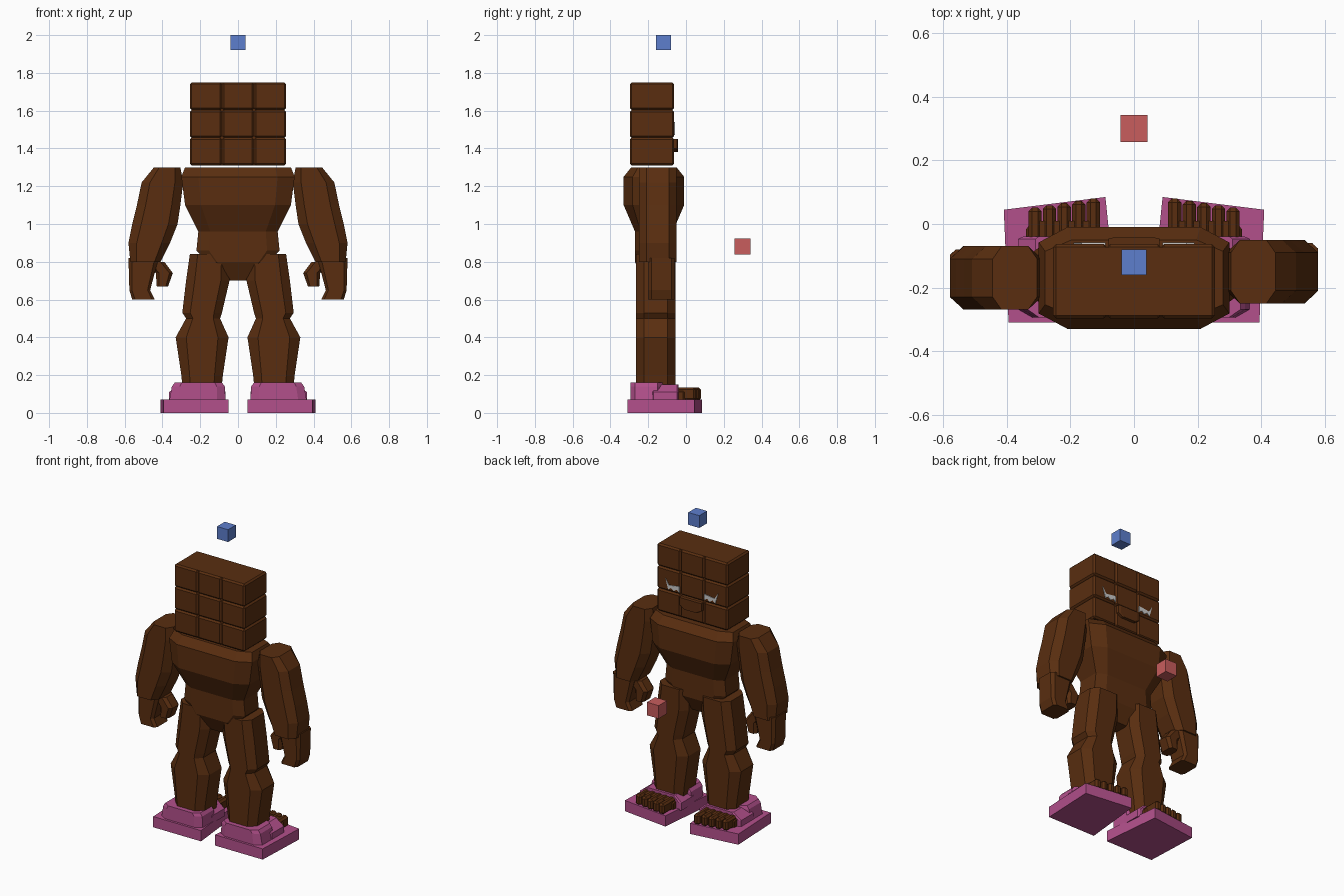
import bpy
import bmesh

default_cube = bpy.data.objects.get("Cube")
if default_cube:
    bpy.data.objects.remove(default_cube, do_unlink=True)


def make_material(name, red_part, green_part, blue_part):
    colour = (red_part, green_part, blue_part, 1)
    material = bpy.data.materials.new(name)
    material.use_nodes = True
    material.diffuse_color = colour
    for node in material.node_tree.nodes:
        if node.type == 'BSDF_PRINCIPLED':
            node.inputs["Base Color"].default_value = colour
    return material


brown = make_material("chocolate brown", 0.1, 0.027, 0.005)
pink = make_material("sandal pink", 0.45, 0.08, 0.26)
blue = make_material("marker blue", 0.11, 0.21, 0.61)
red = make_material("marker red", 0.58, 0.11, 0.11)
white = make_material("eye white", 0.6, 0.6, 0.6)


def skin(name, rings, material):
    """Join equal-length rings of points and cap both ends."""
    mesh_builder = bmesh.new()
    loops = [[mesh_builder.verts.new(point) for point in ring] for ring in rings]
    for lower, upper in zip(loops, loops[1:]):
        for index in range(len(lower)):
            before = index - 1
            mesh_builder.faces.new((lower[before], lower[index], upper[index], upper[before]))
    mesh_builder.faces.new(loops[0])
    mesh_builder.faces.new(loops[-1])
    bmesh.ops.recalc_face_normals(mesh_builder, faces=mesh_builder.faces)
    mesh = bpy.data.meshes.new(name)
    mesh_builder.to_mesh(mesh)
    mesh_builder.free()
    mesh.materials.append(material)
    part = bpy.data.objects.new(name, mesh)
    bpy.context.collection.objects.link(part)
    return part


def octagon(centre_x, centre_y, z, half_width, half_depth, chamfer):
    """Rectangle with cut corners, walked around in order."""
    near = 1 - chamfer
    corners = ((near, -1), (1, -near), (1, near), (near, 1))
    around = corners + tuple((-across, -along) for across, along in corners)
    return [(centre_x + across * half_width, centre_y + along * half_depth, z)
            for across, along in around]


def limb(name, material, side, centre_y, half_depth, stations, chamfer=0.4):
    """Loft of constant depth through stations of height, centre and half width."""
    rings = [octagon(side * x, centre_y, z, half_width, half_depth, chamfer)
             for z, x, half_width in stations]
    return skin(name, rings, material)


def box(name, material, centre, size, bevel=0):
    """Box by centre and full size, with an optional chamfer."""
    x, y, z = centre
    width, depth, height = (length / 2 for length in size)
    rings = [[(x - width, y - depth, level), (x + width, y - depth, level),
              (x + width, y + depth, level), (x - width, y + depth, level)]
             for level in (z - height, z + height)]
    part = skin(name, rings, material)
    if bevel:
        modifier = part.modifiers.new("chamfer", 'BEVEL')
        modifier.width = bevel
        modifier.segments = 1
    return part


# Floating cubes
box("blue_cube", blue, (0, -0.12, 1.96), [0.08] * 3)
box("red_cube", red, (0, 0.3, 0.88), [0.085] * 3)

# Head: solid core with a three by three grid of blocks
head_y, head_bottom, head_top = -0.18, 1.31, 1.75
head_width, head_depth = 0.51, 0.235
block_width = head_width / 3
block_height = (head_top - head_bottom) / 3
groove = 0.01
box("head_core", brown, (0, head_y, (head_top + head_bottom) / 2),
    (head_width - 2 * groove, head_depth - 2 * groove, head_top - head_bottom))
for row in range(3):
    for column in (-1, 0, 1):
        box("head_block", brown,
            (column * block_width, head_y, head_bottom + (row + 0.5) * block_height),
            (block_width, head_depth, block_height), groove)

# Mouth
face_y = head_y + head_depth / 2
mouth = limb("mouth", brown, 1, face_y, 0.02,
             [(1.38, 0, 0.05), (1.4, 0, 0.08), (1.45, 0, 0.08)], 0.2)

# Torso and pelvis, widening from the crotch to the chest
torso_sections = [(0.7, 0.05, 0.05), (0.8, 0.16, 0.1), (0.86, 0.22, 0.1), (0.96, 0.21, 0.1),
                  (1.1, 0.28, 0.16), (1.25, 0.3, 0.16), (1.3, 0.28, 0.12)]
skin("torso", [octagon(0, -0.17, z, half_width, half_depth, 0.3)
               for z, half_width, half_depth in torso_sections], brown)

body_y = -0.16
for side, prefix in ((1, "left_"), (-1, "right_")):
    # Slanted eye with a jagged lower lid and a raised outer tip
    lower_lid = [(0.09 + step * 0.02, 1.47 + step % 2 * 0.015) for step in range(5)]
    eye_outline = lower_lid + [(0.19, 1.54), (0.165, 1.5), (0.09, 1.51)]
    skin(prefix + "eye", [[(side * x, face_y + lift, z) for x, z in eye_outline]
                          for lift in (-0.003, 0.004)], white)

    # Arm, hand and thumb; the left arm sits slightly further back
    arm_y = body_y + side * 0.01
    limb(prefix + "arm", brown, side, arm_y, 0.1,
         [(0.8, 0.49, 0.08), (0.9, 0.47, 0.11), (1, 0.44, 0.12),
          (1.1, 0.42, 0.115), (1.22, 0.4, 0.11), (1.3, 0.375, 0.07)])
    hand_y = arm_y + 0.02
    limb(prefix + "hand", brown, side, hand_y, 0.07,
         [(0.6, 0.5, 0.06), (0.65, 0.52, 0.055), (0.82, 0.5, 0.08)], 0.25)
    limb(prefix + "thumb", brown, side, hand_y, 0.05,
         [(0.67, 0.4, 0.03), (0.74, 0.39, 0.045), (0.8, 0.44, 0.05)])

    # Leg pinched at the knee
    limb(prefix + "leg", brown, side, body_y, 0.105,
         [(0.1, 0.19, 0.1), (0.2, 0.19, 0.11), (0.4, 0.19, 0.14), (0.5, 0.185, 0.09),
          (0.53, 0.19, 0.105), (0.7, 0.16, 0.115), (0.84, 0.15, 0.105)])

    # Foot with five toes that shorten outwards
    foot_x = 0.22
    limb(prefix + "foot", brown, side, -0.12, 0.13,
         [(0.06, foot_x, 0.12), (0.11, foot_x, 0.12), (0.13, foot_x, 0.1)], 0.2)
    toe_pitch = 0.046
    for toe in range(5):
        toe_length = 0.14 - toe * 0.007
        box(prefix + "toe", brown,
            (side * (foot_x + (toe - 2) * toe_pitch), toe_length / 2 - 0.06, 0.1),
            (toe_pitch - 0.004, toe_length, 0.07), 0.012)

    # Sandal: sole, heel cup and strap across the foot
    sole_outline = [(0.05, -0.31), (0.395, -0.31), (0.41, 0.045), (0.09, 0.085)]
    skin(prefix + "sole", [[(side * x, y, z) for x, y in sole_outline]
                           for z in (0, 0.07)], pink)
    limb(prefix + "heel_cup", pink, side, -0.21, 0.085,
         [(0.06, 0.215, 0.15), (0.14, 0.21, 0.14), (0.16, 0.21, 0.125)], 0.3)
    limb(prefix + "front_strap", pink, side, -0.11, 0.07,
         [(0.06, 0.215, 0.15), (0.11, 0.215, 0.15), (0.15, 0.21, 0.1)], 0.1)
